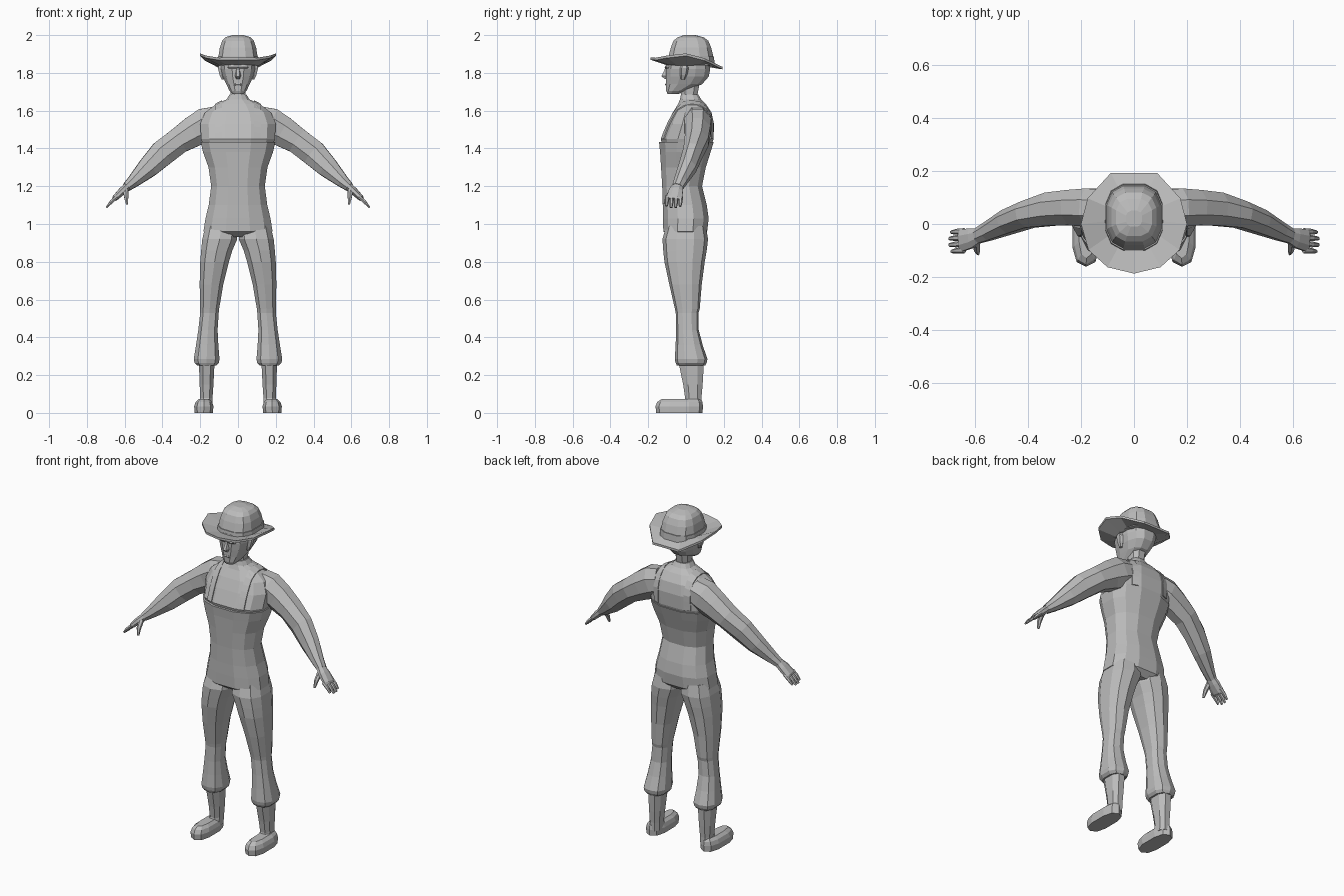
import bpy, bmesh, math
from mathutils import Vector
from mathutils.bvhtree import BVHTree

grey = bpy.data.materials.new("plain grey")
grey.diffuse_color = (0.5, 0.5, 0.5, 1)


def loft(name, rings, cap=True, closed=False):
    """Skin a list of vertex rings into a flat-shaded object."""
    bm = bmesh.new()
    vs = [[bm.verts.new(p) for p in r] for r in rings]
    n = len(vs[0])
    pairs = list(zip(vs, vs[1:])) + ([(vs[-1], vs[0])] if closed else [])
    for a, b in pairs:
        for i in range(n):
            j = (i + 1) % n
            bm.faces.new((a[i], a[j], b[j], b[i]))
    if cap:
        bm.faces.new(vs[0][::-1])
        bm.faces.new(vs[-1])
    bmesh.ops.recalc_face_normals(bm, faces=bm.faces)
    me = bpy.data.meshes.new(name)
    bm.to_mesh(me)
    bm.free()
    me.materials.append(grey)
    ob = bpy.data.objects.new(name, me)
    bpy.context.collection.objects.link(ob)
    return ob


def mirrored(ob):
    ob.modifiers.new("mirror", 'MIRROR').use_mirror_merge = False
    return ob


def spow(v, p):
    return math.copysign(abs(v) ** p, v)


def stack(name, rows, n=12, p=0.8):
    """Loft horizontal rounded rings given as (z, x0, x1, y0, y1)."""
    rings = []
    for z, x0, x1, y0, y1 in rows:
        ring = []
        for i in range(n):
            a = math.tau * (i + 0.5) / n
            k = math.cos(math.pi / n) ** p
            ring.append(((x0 + x1) / 2 + (x1 - x0) / 2 * spow(math.cos(a), p) / k,
                         (y0 + y1) / 2 + (y1 - y0) / 2 * spow(math.sin(a), p) / k, z))
        rings.append(ring)
    return loft(name, rings)


def centred(name, rows, n=12, p=0.8):
    return stack(name, [(z, -w, w, y0, y1) for z, w, y0, y1 in rows], n, p)


def limb(name, rows, n=8):
    """Loft a tube along (x, y, z, height radius, depth radius) stations."""
    c = [Vector(r[:3]) for r in rows]
    rings = []
    for i, r in enumerate(rows):
        t = (c[min(i + 1, len(c) - 1)] - c[max(i - 1, 0)]).normalized()
        u = Vector((0, 1, 0))
        u = (u - t * u.dot(t)).normalized()
        v = t.cross(u)
        rings.append([c[i] + v * r[3] * math.cos(math.tau * (k + .5) / n)
                      + u * r[4] * math.sin(math.tau * (k + .5) / n) for k in range(n)])
    return mirrored(loft(name, rings))


# Overalls body, with the bib edge standing proud of the shirt
centred("overalls_body", [
    (0.93, .10, -.08, .08), (0.96, .183, -.12, .112), (1.03, .172, -.122, .12),
    (1.10, .155, -.123, .11), (1.20, .142, -.126, .085), (1.30, .156, -.132, .105),
    (1.38, .185, -.137, .13), (1.435, .198, -.143, .147)])

# Shirt chest and shoulders
shirt = centred("shirt", [
    (1.40, .18, -.12, .13), (1.45, .195, -.134, .146), (1.53, .20, -.10, .148),
    (1.59, .175, -.07, .135), (1.635, .115, -.042, .105), (1.66, .06, -.032, .08),
    (1.685, .045, -.027, .065)])

# Shoulder straps hugging the shirt
tree = BVHTree.FromObject(shirt, bpy.context.evaluated_depsgraph_get())
centre_y, centre_z = 0.03, 1.45
rings = []
for i in range(15):
    a = math.pi * i / 14
    d = Vector((0, -math.cos(a), math.sin(a)))
    ring = []
    for x, off in ((.085, -.01), (.085, .006), (.122, .006), (.122, -.01)):
        o = Vector((x, centre_y, centre_z))
        hit = tree.ray_cast(o + d, -d)[0] or o + d * .14
        ring.append(hit + d * off)
    rings.append(ring)
mirrored(loft("strap", rings))

# Trouser legs with flared cuffs
mirrored(stack("trouser_leg", [
    (0.99, .005, .172, -.10, .10), (0.92, .004, .189, -.12, .112),
    (0.86, .03, .195, -.116, .105), (0.80, .048, .20, -.11, .095),
    (0.68, .078, .203, -.085, .08), (0.55, .10, .20, -.056, .07),
    (0.53, .102, .20, -.052, .064), (0.44, .108, .21, -.05, .065),
    (0.36, .104, .222, -.052, .085), (0.285, .098, .234, -.056, .11),
    (0.265, .102, .23, -.052, .106), (0.25, .115, .215, -.045, .098)], 10))

# Boots
mirrored(stack("boot_shaft", [
    (0.03, .136, .204, -.02, .082), (0.08, .135, .20, -.005, .082),
    (0.15, .13, .203, -.015, .088), (0.27, .124, .207, -.04, .095)], 8))
mirrored(stack("boot_foot", [
    (0, .133, .23, -.153, .083), (0.035, .13, .232, -.157, .085),
    (0.058, .137, .224, -.148, .083), (0.073, .152, .207, -.125, .075)], 10, .75))

# Arms with sleeves
limb("arm", [
    (.11, .06, 1.545, .085, .075), (.17, .062, 1.525, .098, .078),
    (.235, .062, 1.49, .088, .072), (.315, .056, 1.44, .074, .068),
    (.40, .036, 1.375, .074, .055), (.475, .008, 1.30, .060, .05),
    (.555, -.03, 1.225, .036, .037), (.59, -.045, 1.195, .026, .031)])

# Hands: palm, four fingers and a thumb
limb("palm", [
    (.58, -.042, 1.205, .022, .028), (.612, -.053, 1.175, .022, .04),
    (.65, -.062, 1.138, .017, .045), (.658, -.063, 1.13, .010, .042)])
for i, reach in enumerate((.88, 1, 1, .85)):
    y = -.027 - .024 * i
    limb("finger_%d" % (i + 1), [
        (.64, y, 1.145, .011, .0115), (.64 + .033 * reach, y - .002, 1.145 - .03 * reach, .010, .011),
        (.64 + .056 * reach, y - .004, 1.145 - .058 * reach, .006, .007)], 6)
limb("thumb", [
    (.595, -.07, 1.18, .016, .014), (.592, -.098, 1.145, .013, .012),
    (.588, -.112, 1.105, .006, .007)], 6)

# Neck and head
centred("neck", [(1.64, .05, -.03, .075), (1.68, .038, -.026, .06),
                 (1.76, .042, -.03, .075)], 8)
centred("head", [
    (1.688, .028, -.098, -.04), (1.705, .045, -.105, .0), (1.74, .062, -.106, .085),
    (1.78, .08, -.106, .12), (1.82, .09, -.107, .128), (1.87, .093, -.10, .128)])

# Nose, brow, mouth and ears
loft("nose", [[(-.008, -.10, 1.825), (.008, -.10, 1.825), (.006, -.110, 1.825), (-.006, -.110, 1.825)],
              [(-.018, -.10, 1.785), (.018, -.10, 1.785), (.009, -.13, 1.782), (-.009, -.13, 1.782)],
              [(-.012, -.10, 1.768), (.012, -.10, 1.768), (.006, -.112, 1.768), (-.006, -.112, 1.768)]])
centred("brow", [(1.822, .05, -.108, -.08), (1.83, .055, -.114, -.08), (1.842, .05, -.106, -.08)], 8)
centred("mouth", [(1.733, .022, -.108, -.09), (1.738, .024, -.111, -.09), (1.744, .02, -.108, -.09)], 8)
mirrored(stack("ear", [
    (1.765, .07, .086, -.026, -.008), (1.79, .07, .098, -.03, .004),
    (1.825, .075, .106, -.03, .012), (1.842, .075, .10, -.022, .006)], 6))

# Hat brim: upswept at the sides, drooping at the back
half = [(0, -.187, 1.876), (.10, -.163, 1.874), (.172, -.098, 1.886),
        (.2, 0, 1.897), (.175, .097, 1.872), (.087, .193, 1.826)]
rim = half + [(-x, y, z) for x, y, z in half[:0:-1]]
c = Vector((0, .022, 1.848))


def brim_ring(scale, dz, base):
    out = []
    for x, y, z in rim:
        out.append((x * scale, .022 + (y - .022) * scale,
                    (z if base is None else base) + dz))
    return out


loft("hat_brim", [brim_ring(.55, .008, 1.855), brim_ring(1, .006, None),
                  brim_ring(1, -.007, None), brim_ring(.55, -.01, 1.848)],
     cap=False, closed=True)

# Hat crown and band
centred("hat_crown", [
    (1.84, .106, -.098, .148), (1.89, .103, -.092, .144), (1.935, .096, -.08, .133),
    (1.97, .084, -.066, .118), (1.988, .068, -.045, .095), (2.0, .03, -.01, .05)], 12, .72)
centred("hat_band", [(1.85, .109, -.101, .151), (1.888, .107, -.097, .148)], 12, .72)
